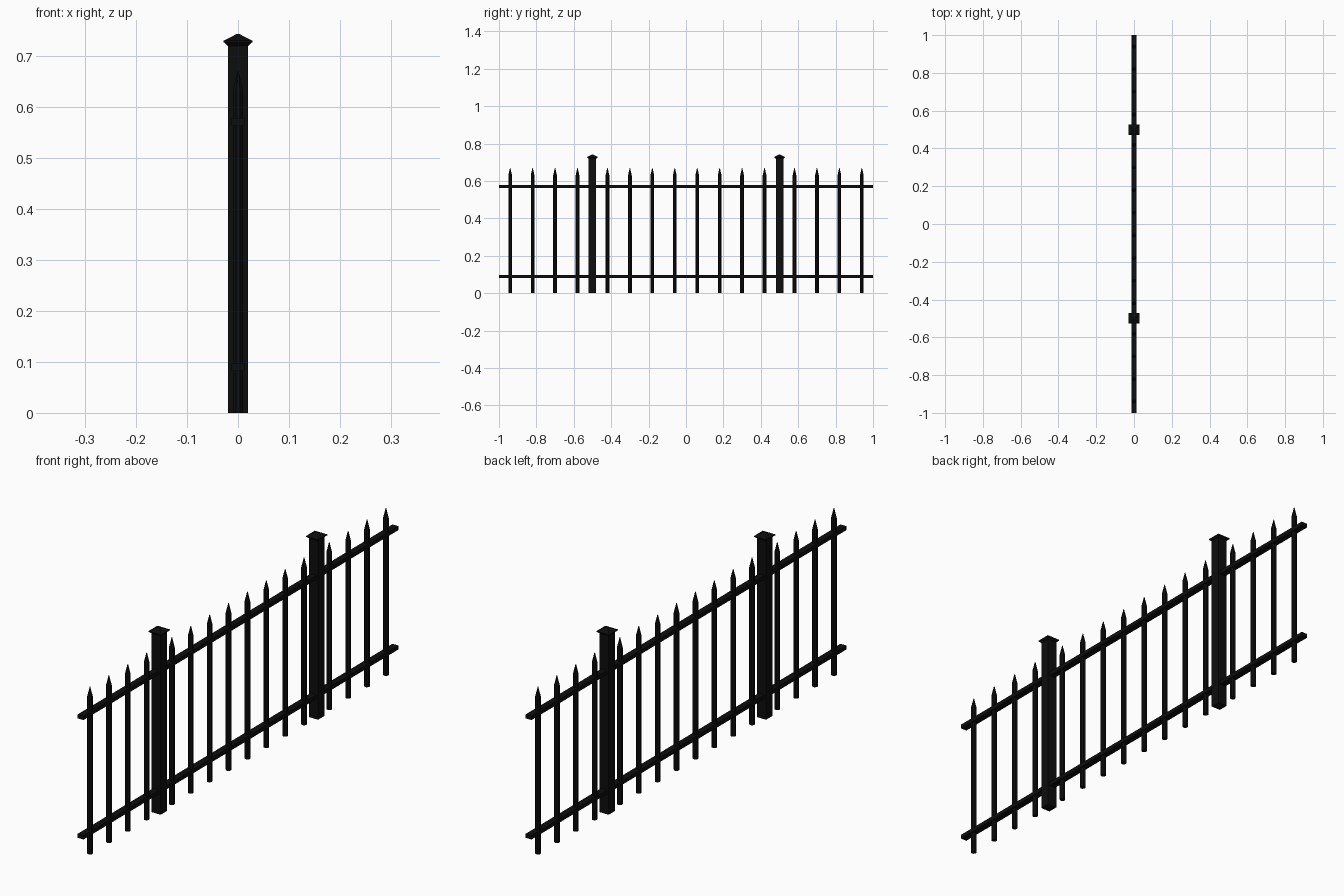
import bpy, bmesh, math

if "Cube" in bpy.data.objects:
    bpy.data.objects.remove(bpy.data.objects["Cube"])

iron = bpy.data.materials.new("black_iron")
iron.diffuse_color = (0.004, 0.004, 0.004, 1)
iron.use_nodes = True
iron.node_tree.nodes["Principled BSDF"].inputs["Base Color"].default_value = iron.diffuse_color


def loft(name, rings, sides, x=0, y=0):
    """Stack of regular polygon rings (half width across flats, z), capped."""
    bm = bmesh.new()
    k = 1 / math.cos(math.pi / sides)
    loops = []
    for r, z in rings:
        loops.append([bm.verts.new((r * k * math.cos((i + .5) * math.tau / sides),
                                    r * k * math.sin((i + .5) * math.tau / sides), z))
                      for i in range(sides)])
    for a, b in zip(loops, loops[1:]):
        for i in range(sides):
            j = (i + 1) % sides
            bm.faces.new((a[i], a[j], b[j], b[i]))
    bm.faces.new(loops[0][::-1])
    bm.faces.new(loops[-1])
    me = bpy.data.meshes.new(name)
    bm.to_mesh(me)
    bm.free()
    me.materials.append(iron)
    ob = bpy.data.objects.new(name, me)
    ob.location = (x, y, 0)
    bpy.context.collection.objects.link(ob)
    return ob


def rail(name, z):
    bpy.ops.mesh.primitive_cube_add(size=1, location=(0, 0, z))
    ob = bpy.context.object
    ob.name = name
    ob.scale = (0.026, 2, 0.016)
    ob.data.materials.append(iron)


# Horizontal rails
rail("lower_rail", 0.09)
rail("upper_rail", 0.57)

for s in (-1, 1):
    # Square posts with flared, pyramid-topped caps
    loft("post", [(0.02, 0), (0.02, 0.722)], 4, y=0.5 * s)
    loft("post_cap", [(0.02, 0.719), (0.028, 0.726), (0.028, 0.729), (0.003, 0.742)], 4, y=0.5 * s)
    # Pointed pickets
    for y in (0.06, 0.18, 0.30, 0.42, 0.58, 0.70, 0.82, 0.94):
        loft("picket", [(0.01, 0), (0.01, 0.63), (0.001, 0.67)], 8, y=y * s)
